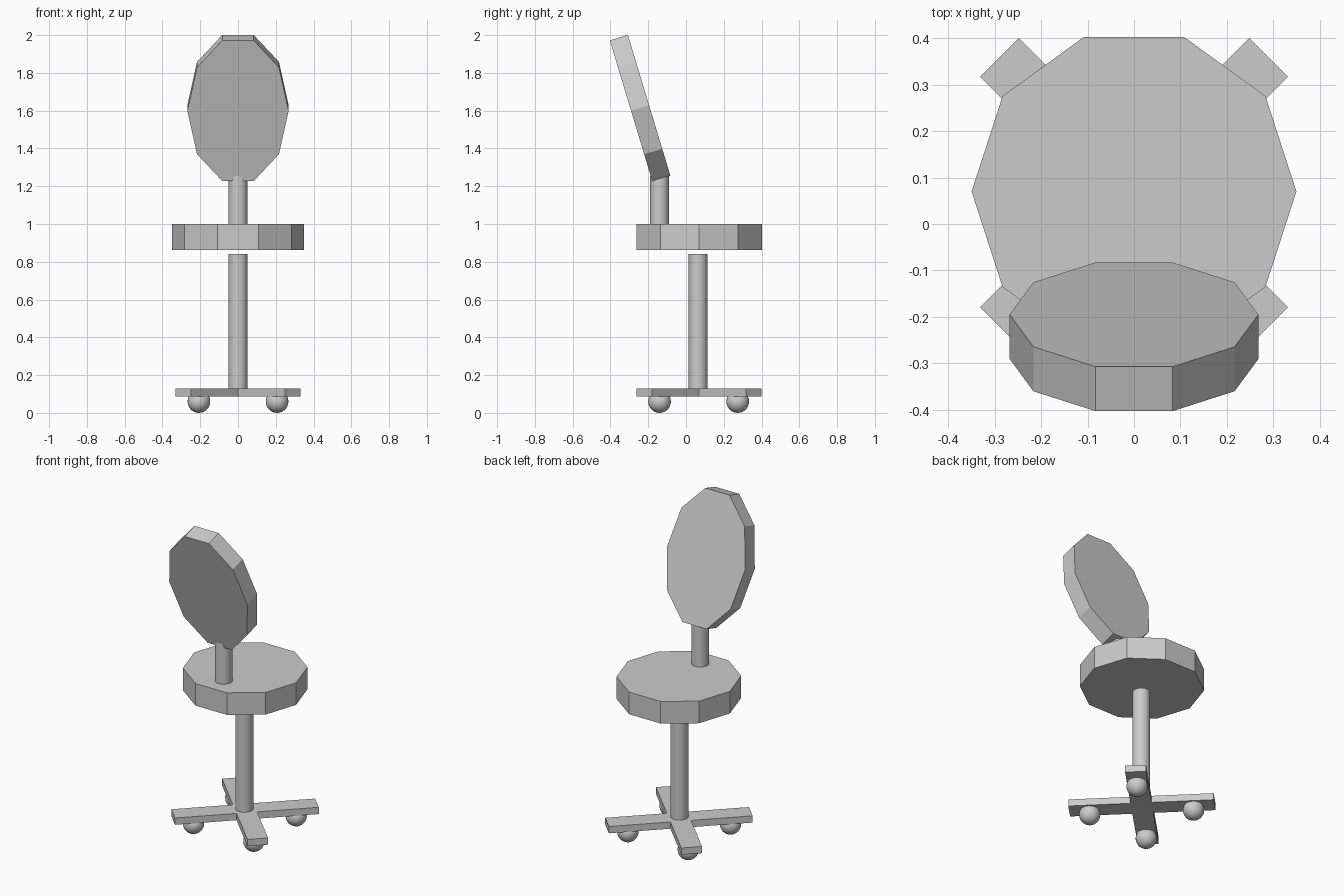
import bpy
from math import radians, pi

cube = bpy.data.objects.get("Cube")
if cube:
    bpy.data.objects.remove(cube, do_unlink=True)

grey = bpy.data.materials.new("plain_grey")
grey.use_nodes = True
colour = (0.6, 0.6, 0.6, 1)
grey.diffuse_color = colour
grey.node_tree.nodes["Principled BSDF"].inputs["Base Color"].default_value = colour

AXIS_Y = 0.067  # centre line of the seat, post and base


def finish(name, smooth=False):
    obj = bpy.context.object
    obj.name = name
    obj.data.materials.append(grey)
    if smooth:
        bpy.ops.object.shade_smooth_by_angle(angle=radians(40))
    return obj


def disc(name, sides, radius, depth, location, smooth=False):
    """Upright prism with a corner pointing along +x."""
    bpy.ops.mesh.primitive_cylinder_add(vertices=sides, radius=radius, depth=depth,
                                        location=location)
    obj = finish(name, smooth)
    if sides == 10:
        obj.rotation_euler.z = pi / 2
        bpy.ops.object.transform_apply(location=False, rotation=True, scale=False)
    return obj


# Ten-sided seat
disc("seat", 10, 0.35, 0.137, (0, AXIS_Y + 0.003, 0.932))

# Tilted oval backrest, also ten-sided
back = disc("backrest", 10, 1, 0.1, (0, -0.243, 1.614))
back.scale = (0.268, 0.409, 1)
back.rotation_euler.x = radians(90 + 16.8)

# Posts
disc("seat_post", 24, 0.05, 0.72, (0, AXIS_Y - 0.003, 0.48), True)
disc("backrest_post", 24, 0.05, 0.27, (0, -0.14, 1.12), True)

# Crossed base bars
for name, turn in (("base_bar_a", 45), ("base_bar_b", -45)):
    bpy.ops.mesh.primitive_cube_add(size=1, location=(0, AXIS_Y + 0.002, 0.108),
                                    rotation=(0, 0, radians(turn)))
    bpy.context.object.scale = (0.82, 0.118, 0.042)
    finish(name)

# Ball casters under the bar ends
for side, sx in (("left", 1), ("right", -1)):
    for end, sy in (("front", -1), ("rear", 1)):
        bpy.ops.mesh.primitive_uv_sphere_add(segments=24, ring_count=14, radius=0.06,
                                             location=(sx * 0.207, AXIS_Y + sy * 0.207, 0.06))
        finish(f"caster_{end}_{side}", True)
